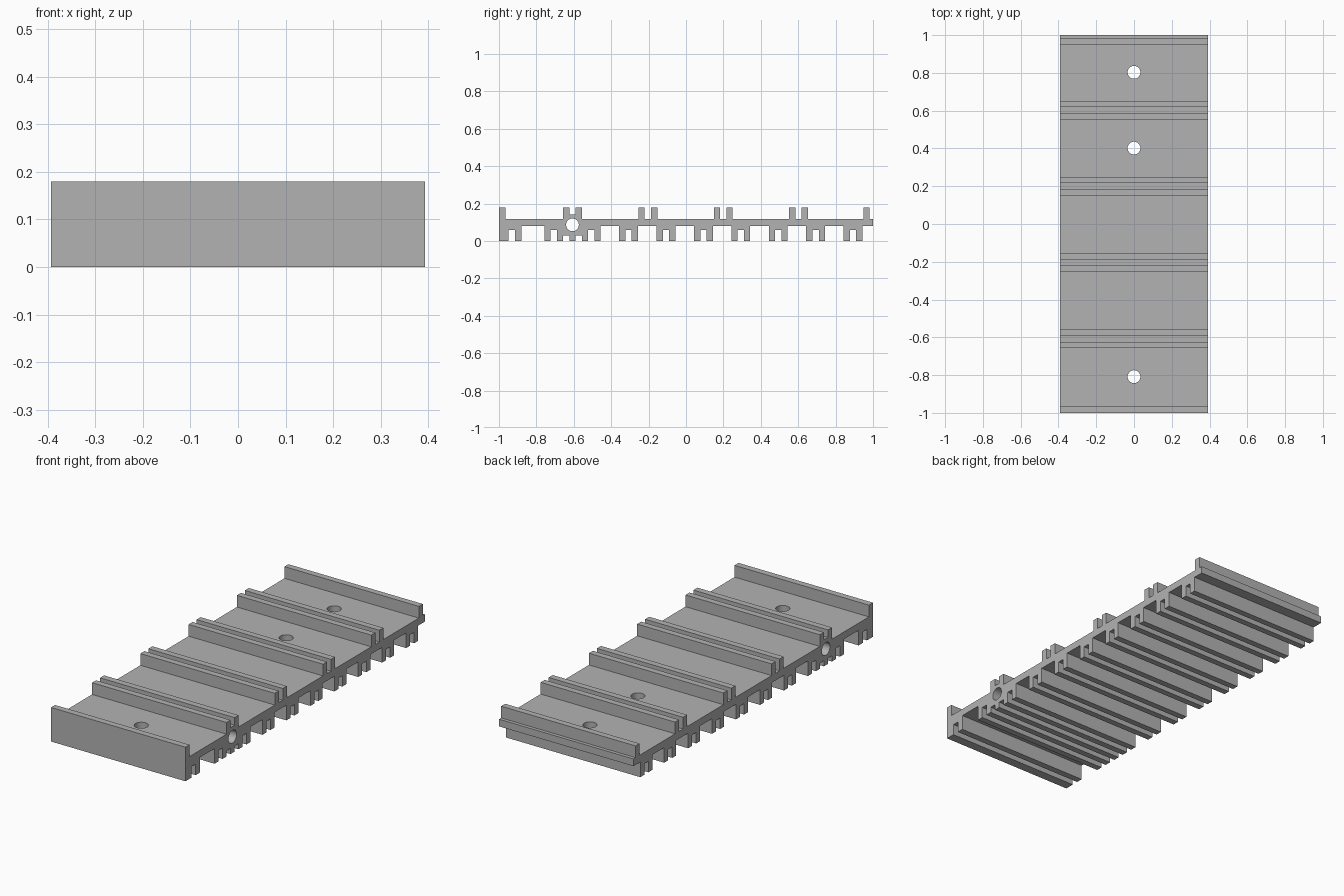
import bpy, bmesh, math
from mathutils import Matrix

if "Cube" in bpy.data.objects:
    bpy.data.objects.remove(bpy.data.objects["Cube"], do_unlink=True)

HALF_WIDTH = 0.393
DECK_TOP, DECK_BOTTOM = 0.118, 0.08
RIB_TOP, SLOT_TOP, BOSS_TOP, BOSS_BOTTOM = 0.18, 0.058, 0.14, 0.03
RIB = 0.0335
BORE_Y, BORE_Z, HOLE_RADIUS = -0.607, 0.086, 0.034

grey = bpy.data.materials.new("plain grey")
grey.use_nodes = True
colour = (0.45, 0.45, 0.45, 1)
grey.diffuse_color = colour
grey.node_tree.nodes["Principled BSDF"].inputs["Base Color"].default_value = colour


def make_object(name, bm):
    bmesh.ops.recalc_face_normals(bm, faces=bm.faces)
    mesh = bpy.data.meshes.new(name)
    bm.to_mesh(mesh)
    bm.free()
    mesh.materials.append(grey)
    obj = bpy.data.objects.new(name, mesh)
    bpy.context.collection.objects.link(obj)
    return obj


def stepped_edge(spans, base):
    """Turn (start, end, height) spans into a left-to-right stepped line."""
    points = [(-1.0, base)]
    for start, end, height in sorted(spans):
        points += [(start, base), (start, height), (end, height), (end, base)]
    points.append((1.0, base))
    # Drop repeated points and zero-length spikes where spans touch
    clean = []
    for y, z in points:
        p = (round(y, 4), z)
        if clean and p == clean[-1]:
            continue
        if len(clean) > 1 and clean[-1][0] == clean[-2][0] == p[0]:
            clean[-1] = p
            if clean[-1] == clean[-2]:
                clean.pop()
        else:
            clean.append(p)
    return clean


# Upper ribs: one at each end and four pairs between
upper = [(-1.0, -0.966, RIB_TOP), (0.949, 0.982, RIB_TOP)]
for i in range(4):
    mid = BORE_Y + 0.4 * i + 0.003 * i
    upper += [(mid - 1.5 * RIB, mid - 0.5 * RIB, RIB_TOP),
              (mid + 0.5 * RIB, mid + 1.5 * RIB, RIB_TOP)]
upper.append((BORE_Y - RIB / 2, BORE_Y + RIB / 2, BOSS_TOP))

# Lower ribs: slotted pairs, with an extra rib under the bore
lower = [(-1.0, -0.95, 0), (-0.95, -0.915, SLOT_TOP), (-0.915, -0.88, 0)]
for i in range(9):
    mid = BORE_Y - 0.1 + 0.2 * i
    a, b = mid - RIB / 2, mid + RIB / 2
    lower += [(a - RIB, a, 0), (a, b, SLOT_TOP), (b, b + RIB, 0)]
inner, outer = RIB / 2, 0.1 - 1.5 * RIB
lower += [(BORE_Y - outer, BORE_Y - inner, BOSS_BOTTOM),
          (BORE_Y - inner, BORE_Y + inner, 0),
          (BORE_Y + inner, BORE_Y + outer, BOSS_BOTTOM)]

# Extruded ribbed plate
outline = stepped_edge(lower, DECK_BOTTOM) + stepped_edge(upper, DECK_TOP)[::-1]
bm = bmesh.new()
section = bm.faces.new([bm.verts.new((-HALF_WIDTH, y, z)) for y, z in outline])
ext = bmesh.ops.extrude_face_region(bm, geom=[section], use_keep_orig=True)
moved = [v for v in ext["geom"] if isinstance(v, bmesh.types.BMVert)]
bmesh.ops.translate(bm, verts=moved, vec=(2 * HALF_WIDTH, 0, 0))
plate = make_object("ribbed_plate", bm)


def drill(location, rotation):
    """Cut a round hole through the plate."""
    tool = bmesh.new()
    bmesh.ops.create_cone(tool, cap_ends=True, segments=32, radius1=HOLE_RADIUS,
                          radius2=HOLE_RADIUS, depth=1,
                          matrix=Matrix.Translation(location) @ rotation)
    cutter = make_object("hole_cutter", tool)
    cutter.hide_render = True
    mod = plate.modifiers.new("hole", 'BOOLEAN')
    mod.operation = 'DIFFERENCE'
    mod.solver = 'EXACT'
    mod.object = cutter
    bpy.ops.object.modifier_apply(modifier=mod.name)
    bpy.data.objects.remove(cutter, do_unlink=True)


bpy.context.view_layer.objects.active = plate
plate.select_set(True)

# Lengthwise bore and three screw holes
drill((0, BORE_Y, BORE_Z), Matrix.Rotation(math.pi / 2, 4, 'Y'))
for y in (-0.808, 0.402, 0.803):
    drill((0, y, 0.1), Matrix.Identity(4))

bpy.ops.object.shade_smooth_by_angle(angle=math.radians(30))
